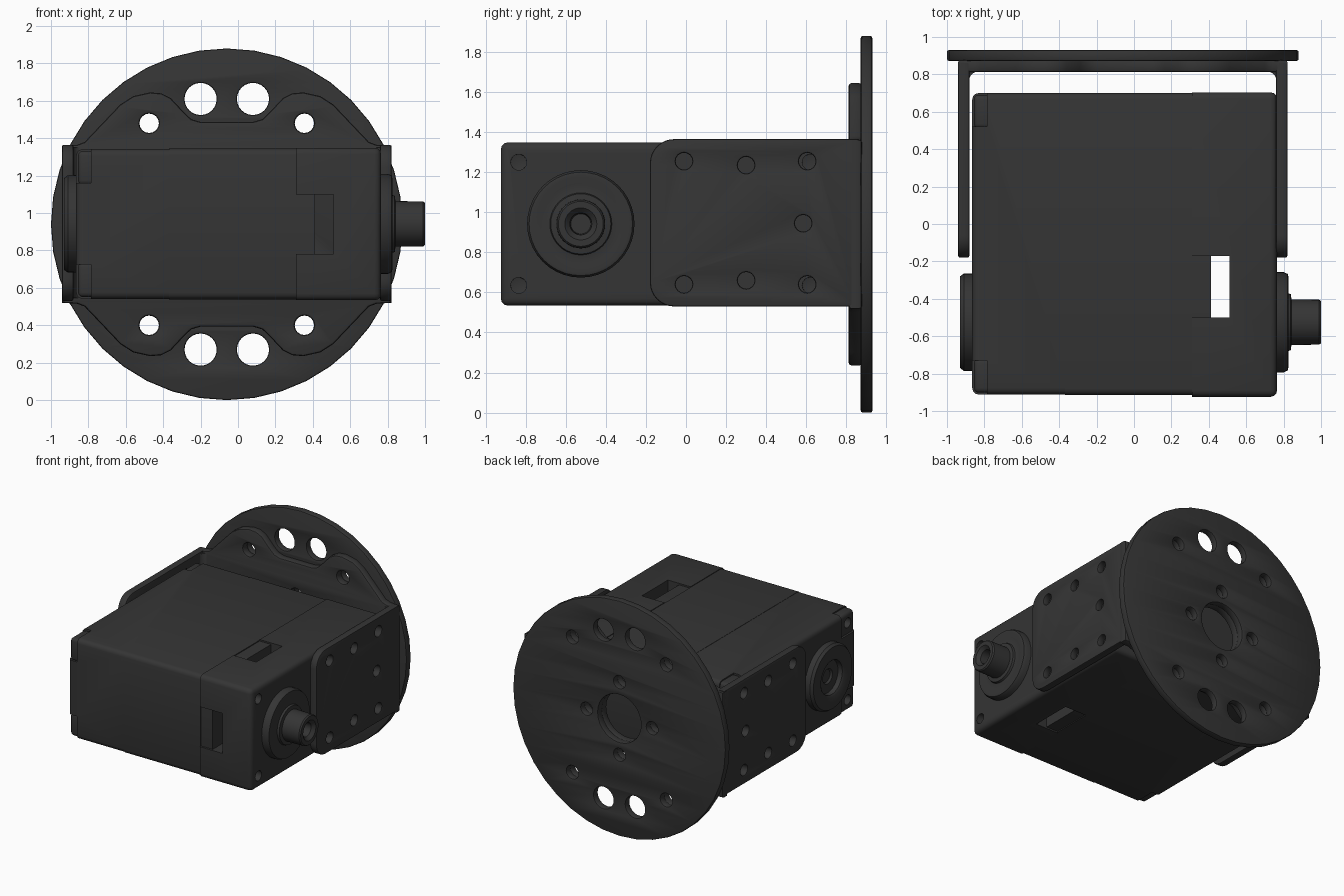
import bpy, bmesh, math
from mathutils import Matrix, Vector

if "Cube" in bpy.data.objects:
    bpy.data.objects.remove(bpy.data.objects["Cube"])

CX, CZ = -0.06, 0.94            # bracket centre
SY, SZ = -0.525, 0.942          # output shaft axis

dark = bpy.data.materials.new("dark_plastic")
dark.diffuse_color = (0.035, 0.035, 0.035, 1)
dark.use_nodes = True
dark.node_tree.nodes["Principled BSDF"].inputs["Base Color"].default_value = dark.diffuse_color

XZ = Matrix.Rotation(math.pi / 2, 4, 'X')                                        # (a, b) -> (x, z)
YZ = Matrix(((0, 0, 1, 0), (1, 0, 0, 0), (0, 1, 0, 0), (0, 0, 0, 1)))            # (a, b) -> (y, z)
XY = Matrix.Identity(4)


def add(name, mesh):
    ob = bpy.data.objects.new(name, mesh)
    bpy.context.collection.objects.link(ob)
    mesh.materials.clear()
    mesh.materials.append(dark)
    return ob


def from_bm(name, bm):
    bmesh.ops.recalc_face_normals(bm, faces=bm.faces)
    me = bpy.data.meshes.new(name)
    bm.to_mesh(me)
    bm.free()
    return add(name, me)


def arc(cx, cy, r, a0=0, a1=360, n=24):
    full = a1 - a0 == 360
    steps = n if full else n + 1
    return [(cx + r * math.cos(math.radians(a0 + (a1 - a0) * i / n)),
             cy + r * math.sin(math.radians(a0 + (a1 - a0) * i / n))) for i in range(steps)]


def plate(name, loops, lo, hi, frame, bevel=0.01):
    """Flat plate from an outline plus hole loops, between two depths."""
    cu = bpy.data.curves.new(name, 'CURVE')
    cu.dimensions, cu.fill_mode = '2D', 'BOTH'
    cu.extrude = (hi - lo) / 2 - bevel
    cu.bevel_depth, cu.bevel_resolution, cu.offset = bevel, 1, -bevel
    for pts in loops:
        sp = cu.splines.new('POLY')
        sp.points.add(len(pts) - 1)
        for p, q in zip(sp.points, pts):
            p.co = (*q, 0, 1)
        sp.use_cyclic_u = True
    tmp = bpy.data.objects.new("tmp", cu)
    bpy.context.collection.objects.link(tmp)
    deps = bpy.context.evaluated_depsgraph_get()
    me = bpy.data.meshes.new_from_object(tmp.evaluated_get(deps))
    bpy.data.objects.remove(tmp)
    mid = (frame.to_3x3() @ Vector((0, 0, 1)))
    mid = Vector([abs(v) for v in mid]) * (lo + hi) / 2
    me.transform(Matrix.Translation(mid) @ frame)
    bm = bmesh.new()
    bm.from_mesh(me)
    bmesh.ops.remove_doubles(bm, verts=bm.verts, dist=1e-5)
    return from_bm(name, bm)


def box(name, lo, hi, bevel=0.0, seams=()):
    """Box whose edges are rounded except those lying on the seam x planes."""
    bm = bmesh.new()
    lo, hi = Vector(lo), Vector(hi)
    m = Matrix.Translation((lo + hi) / 2) @ Matrix.Diagonal((*(hi - lo), 1))
    bmesh.ops.create_cube(bm, size=1, matrix=m)
    if bevel:
        es = [e for e in bm.edges
              if not any(all(abs(v.co.x - s) < 1e-4 for v in e.verts) for s in seams)]
        bmesh.ops.bevel(bm, geom=es, offset=bevel, segments=3, profile=0.5, affect='EDGES')
    return from_bm(name, bm)


def lathe(name, profile, n=40):
    """Revolve (x, radius) points about the shaft axis."""
    bm = bmesh.new()
    rings = [[bm.verts.new((x, SY + r * math.cos(2 * math.pi * i / n), SZ + r * math.sin(2 * math.pi * i / n)))
              for i in range(n)] for x, r in profile]
    for a, b in zip(rings, rings[1:]):
        for i in range(n):
            j = (i + 1) % n
            bm.faces.new((a[i], a[j], b[j], b[i]))
    bm.faces.new(rings[0])
    bm.faces.new(rings[-1])
    return from_bm(name, bm)


def cut(ob, cutters):
    """Subtract the cutters, then delete them."""
    for c in cutters:
        c.hide_render = True
        mod = ob.modifiers.new("cut", 'BOOLEAN')
        mod.operation, mod.solver, mod.object = 'DIFFERENCE', 'EXACT', c
    deps = bpy.context.evaluated_depsgraph_get()
    me = bpy.data.meshes.new_from_object(ob.evaluated_get(deps))
    ob.modifiers.clear()
    ob.data = me
    for c in cutters:
        bpy.data.objects.remove(c)


def screw_cutters(lo, hi):
    return [plate("screw_cutter", [arc(y, z, 0.04, n=14)], lo, hi, YZ, 0.001)
            for y in (-0.835, 0.62) for z in (0.635, 1.25)]


# mounting disc
centre = [arc(CX, CZ, 0.19, n=28)] + [arc(CX + dx, CZ + dz, 0.05, n=14)
                                      for dx, dz in ((0.29, 0), (-0.29, 0), (0, 0.29), (0, -0.29))]
corner = [arc(CX + sx * 0.415, CZ + sz * 0.54, 0.052, n=16) for sx in (-1, 1) for sz in (-1, 1)]
large = [arc(CX + sx * 0.14, CZ + sz * 0.67, 0.086) for sx in (-1, 1) for sz in (-1, 1)]
plate("mounting_disc", [arc(CX, CZ, 0.94, n=40)] + centre + corner + large, 0.872, 0.93, XZ)

# lobed base of the bracket
q = [(0.88, 0.42), (0.80, 0.425), (0.76, 0.44), (0.57, 0.64), (0.50, 0.685), (0.41, 0.705), (0.35, 0.70),
     (0.30, 0.675), (0.23, 0.60), (0.19, 0.562), (0.14, 0.547)]
half = q + [(-x, z) for x, z in reversed(q)]
outline = [(CX + x, CZ + z) for x, z in half + [(-x, -z) for x, z in half]]
plate("bracket_base", [outline] + centre + corner, 0.812, 0.878, XZ, 0.014)

# bracket arms with screw holes and inner fillets
arm = [(0.86, 0.53), (0.86, 1.365)] + arc(-0.06, 1.245, 0.12, 90, 180, 8) + arc(-0.06, 0.65, 0.12, 180, 270, 8)
arm_holes = [arc(y, z, 0.042, n=16) for y, z in ((-0.01, 1.255), (0.30, 1.235), (0.605, 1.255), (0.585, 0.945),
                                                 (0.30, 0.66), (0.605, 0.64), (-0.01, 0.64))]
for side, s in (("left", -1), ("right", 1)):
    x0, x1 = sorted((CX + s * 0.82, CX + s * 0.88))
    plate(side + "_bracket_arm", [arm] + arm_holes, x0, x1, YZ)
    xi, r = CX + s * 0.822, 0.05
    fillet = [(xi + s * 0.01, 0.825)] + [(xi - s * r * (1 - math.sin(t)), 0.815 - r * (1 - math.cos(t)))
                                         for t in [math.pi / 2 * i / 5 for i in range(6)]]
    plate(side + "_bracket_fillet", [fillet], 0.545, 1.35, XY, 0.001)

# motor case: left cover, middle and inner core
left = box("left_cover", (-0.865, -0.912, 0.541), (-0.37, 0.70, 1.342), 0.035, (-0.37,))
blocks = []
for y0, y1 in ((-1.0, -0.73), (0.52, 0.8)):
    for z0, z1 in ((0.4, 0.725), (1.16, 1.5)):
        blocks.append(box("corner_cutter", (-0.95, y0, z0), (-0.785, y1, z1)))
cut(left, blocks)
posts = []
for y0, y1 in ((-0.902, -0.72), (0.51, 0.69)):
    for z0, z1 in ((0.551, 0.735), (1.15, 1.332)):
        post = box("corner_post", (-0.855, y0, z0), (-0.77, y1, z1), 0.025, (-0.77,))
        ym, zm = (-0.82 if y0 < 0 else 0.61), (0.635 if z0 < 1 else 1.25)
        cut(post, [plate("screw_cutter", [arc(ym, zm, 0.04, n=14)], -0.9, -0.8, YZ, 0.001)])
box("middle_case", (-0.37, -0.915, 0.539), (0.31, 0.70, 1.344), 0.035, (-0.37, 0.31))
core = box("inner_core", (0.30, -0.908, 0.546), (0.412, 0.693, 1.337), 0.035, (0.30, 0.412))

# right cover with cable slots
cap = box("right_cover", (0.31, -0.924, 0.534), (0.765, 0.704, 1.349), 0.035, (0.31,))
cut(cap, [box("slot_cutter", (0.25, -0.5, 0.4), (0.51, -0.17, 1.5)),
          box("slot_cutter", (0.25, -1.1, 0.78), (0.51, 0.9, 1.10))] + screw_cutters(0.71, 0.85))

# output shaft and rear bearing
lathe("output_shaft", [(0.72, 0.268), (0.80, 0.268), (0.822, 0.258), (0.826, 0.24), (0.815, 0.20), (0.822, 0.155),
                       (0.838, 0.15), (0.842, 0.122), (0.99, 0.12), (1.0, 0.112), (1.0, 0.08), (0.975, 0.055),
                       (0.90, 0.05)])
lathe("rear_bearing", [(-0.82, 0.262), (-0.91, 0.26), (-0.93, 0.245), (-0.93, 0.15), (-0.92, 0.135), (-0.885, 0.13),
                       (-0.885, 0.06), (-0.87, 0.05)])

# smooth shading with sharp edges kept
for ob in bpy.context.scene.objects:
    ob.select_set(ob.type == 'MESH')
bpy.context.view_layer.objects.active = cap
bpy.ops.object.shade_smooth_by_angle(angle=math.radians(35))
